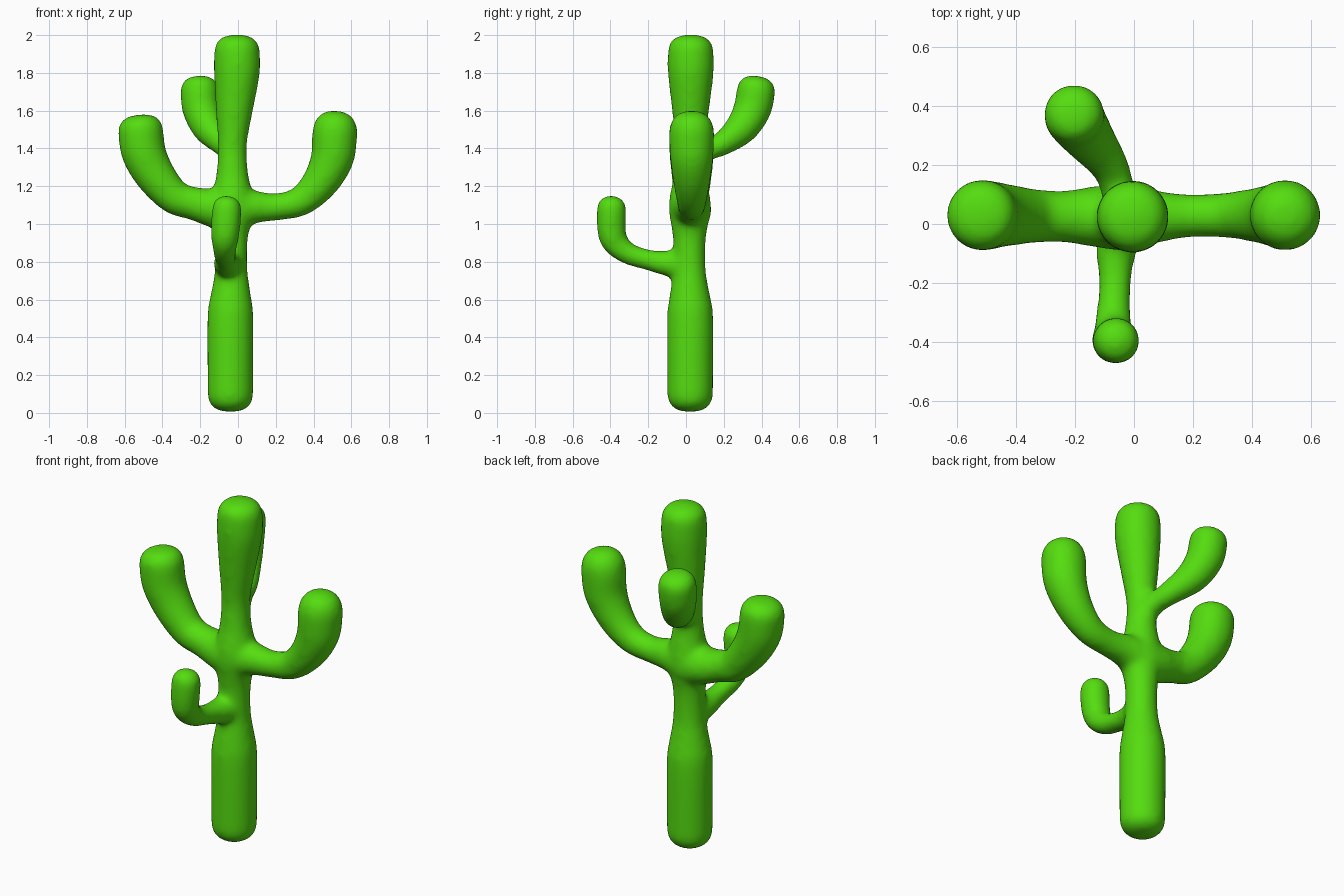
import bpy, bmesh, math
from mathutils import Vector

if "Cube" in bpy.data.objects:
    bpy.data.objects.remove(bpy.data.objects["Cube"])


def catmull(a, b, c, d, t):
    return 0.5 * (2 * b + (c - a) * t + (2 * a - 5 * b + 4 * c - d) * t * t
                  + (3 * b - a - 3 * c + d) * t ** 3)


def limb(bm, points, top_cap, bottom_cap=0.0, sides=28, steps=6):
    """Tapered tube through (x, y, z, radius) points with rounded ends."""
    pts = [Vector(p) for p in points]
    ext = [2 * pts[0] - pts[1]] + pts + [2 * pts[-1] - pts[-2]]
    path = [catmull(*ext[i:i + 4], s / steps)
            for i in range(len(pts) - 1) for s in range(steps)] + [pts[-1]]
    rings = [(p.to_3d(), p.w) for p in path]

    def cap(end, prev, length):
        axis = (end[0] - prev[0]).normalized()
        out = []
        for k in range(1, 8):
            a = k / 7 * math.pi / 2
            out.append((end[0] + axis * length * math.sin(a) ** 0.85,
                        end[1] * max(math.cos(a), 0.02) ** 0.75))
        return out

    tip = cap(rings[-1], rings[-2], top_cap)
    base = cap(rings[0], rings[1], bottom_cap)[::-1] if bottom_cap else []
    rings = base + rings + tip
    loops, side = [], Vector((0.6, 0.8, 0))
    for i, (c, r) in enumerate(rings):
        tan = (rings[min(i + 1, len(rings) - 1)][0] - rings[max(i - 1, 0)][0]).normalized()
        side = (side - tan * side.dot(tan)).normalized()
        up = tan.cross(side)
        loops.append([bm.verts.new(c + r * (side * math.cos(a) + up * math.sin(a)))
                      for a in (2 * math.pi * k / sides for k in range(sides))])
    for lo, hi in zip(loops, loops[1:]):
        for k in range(sides):
            j = (k + 1) % sides
            bm.faces.new((lo[k], lo[j], hi[j], hi[k]))
    bm.faces.new(loops[0][::-1])
    bm.faces.new(loops[-1])


bm = bmesh.new()
# trunk
limb(bm, [(-.04, .022, .10, .122), (-.04, .022, .5, .123), (-.038, .02, .62, .108),
          (-.036, .018, .75, .088), (-.035, .018, .92, .088), (-.03, .02, 1.1, .112),
          (-.03, .022, 1.27, .085), (-.03, .022, 1.42, .078), (-.02, .024, 1.6, .099),
          (-.006, .025, 1.8, .122), (-.005, .025, 1.91, .122)], .093, .095)
# left arm
limb(bm, [(-.03, .022, 1.07, .115), (-.13, .025, 1.085, .105), (-.24, .025, 1.11, .088),
          (-.34, .027, 1.145, .093), (-.44, .03, 1.26, .108), (-.5, .03, 1.38, .119),
          (-.515, .03, 1.49, .121)], .09)
# right arm
limb(bm, [(-.03, .022, 1.08, .115), (.09, .025, 1.09, .088), (.2, .028, 1.09, .073),
          (.33, .03, 1.12, .08), (.435, .03, 1.22, .098), (.5, .03, 1.35, .115),
          (.512, .03, 1.47, .121)], .13)
# front arm
limb(bm, [(-.04, .02, .79, .085), (-.06, -.09, .79, .07), (-.065, -.2, .81, .056),
          (-.07, -.31, .845, .06), (-.07, -.38, .91, .072), (-.065, -.395, .98, .078),
          (-.06, -.395, 1.07, .08)], .08)
# back arm
limb(bm, [(-.03, .03, 1.36, .075), (-.055, .12, 1.395, .06), (-.085, .2, 1.43, .067),
          (-.155, .295, 1.51, .089), (-.195, .352, 1.61, .101), (-.203, .37, 1.7, .104)], .085)

mesh = bpy.data.meshes.new("cactus")
bm.to_mesh(mesh)
bm.free()
cactus = bpy.data.objects.new("cactus", mesh)
bpy.context.collection.objects.link(cactus)

# fuse the limbs into one skin with soft joints
fuse = cactus.modifiers.new("fuse", 'REMESH')
fuse.mode = 'VOXEL'
fuse.voxel_size = 0.014
fuse.use_smooth_shade = True
soften = cactus.modifiers.new("soften", 'SMOOTH')
soften.factor = 0.5
soften.iterations = 24

green = bpy.data.materials.new("cactus_green")
green.diffuse_color = (0.09, 0.72, 0.005, 1)
green.use_nodes = True
green.node_tree.nodes["Principled BSDF"].inputs["Base Color"].default_value = green.diffuse_color
mesh.materials.append(green)
mesh.polygons.foreach_set("use_smooth", [True] * len(mesh.polygons))
